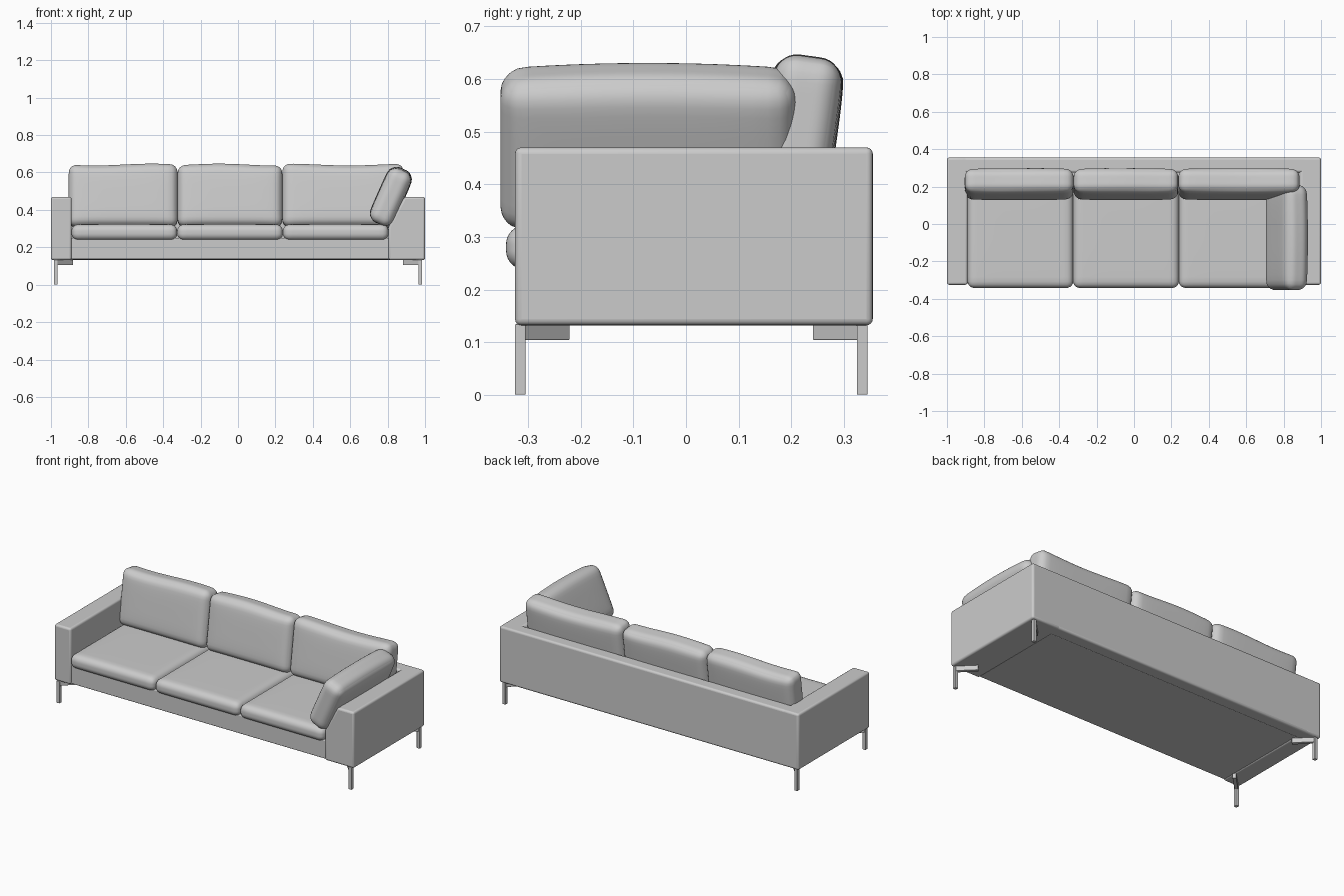
import bpy, bmesh, math
from mathutils import Vector, Matrix

old = bpy.data.objects.get("Cube")
if old:
    bpy.data.objects.remove(old, do_unlink=True)

grey = bpy.data.materials.new("warm_grey_fabric")
grey.use_nodes = True
COLOUR = (0.6, 0.6, 0.6, 1)
grey.diffuse_color = COLOUR
grey.node_tree.nodes["Principled BSDF"].inputs["Base Color"].default_value = COLOUR


def finish(name, bm, bevel=0.0, angle=35):
    bmesh.ops.recalc_face_normals(bm, faces=bm.faces)
    mesh = bpy.data.meshes.new(name)
    bm.to_mesh(mesh)
    bm.free()
    obj = bpy.data.objects.new(name, mesh)
    bpy.context.collection.objects.link(obj)
    mesh.materials.append(grey)
    if bevel:
        mod = obj.modifiers.new("rounded_edges", 'BEVEL')
        mod.width, mod.segments = bevel, 4
    bpy.ops.object.select_all(action='DESELECT')
    obj.select_set(True)
    bpy.context.view_layer.objects.active = obj
    bpy.ops.object.shade_smooth_by_angle(angle=math.radians(angle))
    return obj


def box(name, lo, hi, bevel=0.0):
    lo, hi = Vector(lo), Vector(hi)
    bm = bmesh.new()
    bmesh.ops.create_cube(bm, size=1)
    for v in bm.verts:
        v.co = (lo + hi) / 2 + v.co * (hi - lo)
    return finish(name, bm, bevel)


def prism(name, profile, y0, y1, bevel):
    """Extrude an x-z outline along y."""
    bm = bmesh.new()
    face = bm.faces.new([bm.verts.new((x, y0, z)) for x, z in profile])
    ext = bmesh.ops.extrude_face_region(bm, geom=[face])
    for v in ext["geom"]:
        if isinstance(v, bmesh.types.BMVert):
            v.co.y = y1
    return finish(name, bm, bevel)


def cushion(name, size, radius, centre, rot, axis, bulge, sag=None):
    """Rounded box, puffed along its thin axis, then tilted into place."""
    half = Vector(size) / 2
    bm = bmesh.new()
    bmesh.ops.create_cube(bm, size=2)
    bmesh.ops.subdivide_edges(bm, edges=bm.edges, cuts=19, use_grid_fill=True)
    turn = Matrix.Translation(centre) @ rot
    for v in bm.verts:
        u = Vector([math.sin(c * math.pi / 2) for c in v.co])
        p = Vector([u[i] * half[i] for i in range(3)])
        core = Vector([max(-half[i] + radius, min(half[i] - radius, p[i])) for i in range(3)])
        if (p - core).length > 1e-6:
            p = core + (p - core).normalized() * radius
        a, b = [i for i in range(3) if i != axis]
        p[axis] *= 1 + bulge * (1 - u[a] ** 4) * (1 - u[b] ** 4)
        if sag:
            p.z += sag(u)
        v.co = turn @ p
    return finish(name, bm, angle=60)


# Upholstered frame
WEDGE = [(0.805, 0.132), (1, 0.132), (1, 0.47), (0.89, 0.47), (0.805, 0.31)]
prism("left_arm", WEDGE, -0.325, 0.355, 0.012)
box("right_arm", (-1, -0.325, 0.132), (-0.89, 0.355, 0.47), 0.012)
box("back_panel", (-0.99, 0.275, 0.132), (0.99, 0.355, 0.47), 0.012)
box("seat_base", (-0.895, -0.318, 0.136), (0.81, 0.28, 0.25), 0.006)

# Seat and back cushions, three across
SEAT_W = 0.565
for i, side in enumerate(("right", "middle", "left")):
    x = -0.89 + SEAT_W * (i + 0.5)
    cushion(f"{side}_seat_cushion", (SEAT_W, 0.62, 0.084), 0.036,
            (x, -0.032, 0.28), Matrix(), 2, 0.07)

BACK_EDGES = (-0.905, -0.323, 0.237, 0.885)
for i, side in enumerate(("right", "middle", "left")):
    x0, x1 = BACK_EDGES[i], BACK_EDGES[i + 1]
    cushion(f"{side}_back_cushion", (x1 - x0, 0.125, 0.335), 0.042,
            ((x0 + x1) / 2, 0.213, 0.473), Matrix.Rotation(math.radians(-8), 4, 'X'),
            1, 0.14,
            lambda u, k=i: 0.005 * max(u.z, 0) * math.sin(3 * u.x + 2.2 * k))

# Loose pillow leaning on the sloped arm
cushion("arm_pillow", (0.125, 0.562, 0.31), 0.045, (0.815, -0.072, 0.467),
        Matrix.Rotation(math.radians(24), 4, 'Y'), 0, 0.16,
        lambda u: 0.012 * max(u.z, 0) * (1 - u.y ** 2))

# Slim legs with diagonal mounting bars
for sx, sname in ((1, "left"), (-1, "right")):
    for y, sy, yname in ((-0.315, 1, "front"), (0.335, -1, "back")):
        x = sx * 0.975
        box(f"{yname}_{sname}_leg", (x - 0.01, y - 0.01, 0),
            (x + 0.01, y + 0.01, 0.134), 0.002)
        bm = bmesh.new()
        bmesh.ops.create_cube(bm, size=1)
        heading = math.atan2(sy, -sx)
        place = (Matrix.Translation((x - sx * 0.043, y + sy * 0.043, 0.119))
                 @ Matrix.Rotation(heading, 4, 'Z')
                 @ Matrix.Diagonal((0.125, 0.02, 0.03, 1)))
        bmesh.ops.transform(bm, matrix=place, verts=bm.verts)
        finish(f"{yname}_{sname}_leg_bar", bm, 0.002)
